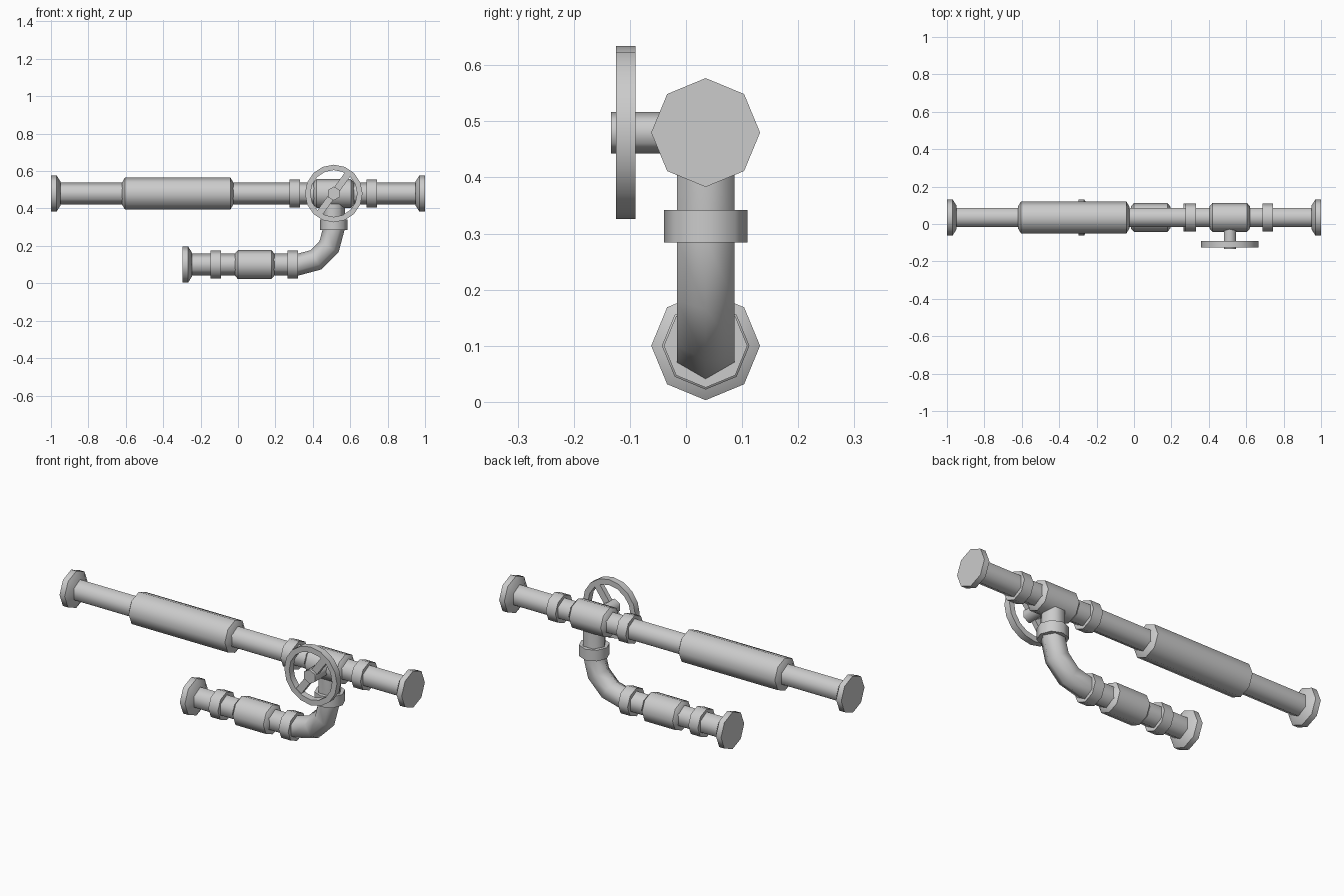
import bpy, bmesh
from math import cos, sin, pi, radians
from mathutils import Vector

if "Cube" in bpy.data.objects:
    bpy.data.objects.remove(bpy.data.objects["Cube"])

metal = bpy.data.materials.new("grey metal")
GREY = (0.6, 0.6, 0.6, 1)
metal.diffuse_color = GREY
metal.use_nodes = True
metal.node_tree.nodes["Principled BSDF"].inputs["Base Color"].default_value = GREY

X, Y, Z = Vector((1, 0, 0)), Vector((0, 1, 0)), Vector((0, 0, 1))
PIPE_Y, TOP, LOW = 0.035, 0.48, 0.10     # pipe axes
RISER_X = 0.512
PIPE, COUPLER, BODY, FLANGE = 0.059, 0.0745, 0.078, 0.097


def finish(name, bm, angle):
    bmesh.ops.recalc_face_normals(bm, faces=bm.faces)
    mesh = bpy.data.meshes.new(name)
    bm.to_mesh(mesh)
    bm.free()
    ob = bpy.data.objects.new(name, mesh)
    bpy.context.collection.objects.link(ob)
    mesh.materials.append(metal)
    bpy.ops.object.select_all(action="DESELECT")
    bpy.context.view_layer.objects.active = ob
    ob.select_set(True)
    bpy.ops.object.shade_smooth_by_angle(angle=radians(angle))
    return ob


def loft(name, stations, sides, closed=False, angle=None):
    """Skin regular rings given as (centre, u axis, v axis, radius)."""
    bm = bmesh.new()
    rings = []
    for c, u, v, r in stations:
        turns = [2 * pi * i / sides for i in range(sides)]
        rings.append([bm.verts.new(c + r * (u * cos(a) + v * sin(a))) for a in turns])
    pairs = list(zip(rings, rings[1:]))
    if closed:
        pairs.append((rings[-1], rings[0]))
    else:
        bm.faces.new(rings[0])
        bm.faces.new(rings[-1])
    for a, b in pairs:
        for i in range(sides):
            j = (i + 1) % sides
            bm.faces.new((a[i], a[j], b[j], b[i]))
    return finish(name, bm, angle or (65 if sides == 6 else 46))


def along_x(name, z, profile, sides=8, **kw):
    return loft(name, [(Vector((x, PIPE_Y, z)), Z, Y, r) for x, r in profile], sides, **kw)


def sleeve(name, z, x0, x1, r):
    along_x(name, z, [(x0, PIPE), (x0 + 0.016, r), (x1 - 0.016, r), (x1, PIPE)], angle=46)


def coupler(name, z, x):
    along_x(name, z, [(x - 0.028, COUPLER), (x + 0.028, COUPLER)])


def flange(name, z, x, d):
    along_x(name, z, [(x, FLANGE), (x + d * 0.03, FLANGE), (x + d * 0.052, 0.062)])


# Upper run
along_x("upper_pipe", TOP, [(-0.98, PIPE), (0.98, PIPE)], 6)
flange("upper_left_flange", TOP, -1, 1)
flange("upper_right_flange", TOP, 1, -1)
sleeve("long_sleeve", TOP, -0.62, -0.025, 0.086)
sleeve("tee_body", TOP, 0.404, 0.62, BODY)
for i, x in enumerate((0.304, 0.715)):
    coupler(f"upper_coupler_{i + 1}", TOP, x)

# Lower run, elbow and riser as one swept pipe
BEND = 0.19
bend_x, bend_z = RISER_X - BEND, LOW + BEND
path = [(Vector((-0.28, PIPE_Y, LOW)), Z, Y, PIPE)]
for k in range(4):
    a = k * pi / 6
    inward = Z * cos(a) - X * sin(a)
    path.append((Vector((bend_x, PIPE_Y, bend_z)) - BEND * inward, inward, Y, PIPE))
path.append((Vector((RISER_X, PIPE_Y, TOP)), -X, Y, PIPE))
loft("lower_pipe_and_riser", path, 6)
flange("lower_flange", LOW, -0.297, 1)
sleeve("short_sleeve", LOW, -0.016, 0.194, BODY)
for i, x in enumerate((-0.118, 0.293)):
    coupler(f"lower_coupler_{i + 1}", LOW, x)
loft("riser_coupler", [(Vector((RISER_X, PIPE_Y, z)), X, Y, COUPLER) for z in (0.284, 0.342)], 8)


# Valve stem and handwheel
def at(y):
    return Vector((RISER_X, y, TOP))


loft("valve_stem", [(at(y), Z, X, 0.037) for y in (-0.134, PIPE_Y)], 6)
rim = [(-0.125, 0.154), (-0.09, 0.154), (-0.09, 0.125), (-0.125, 0.125)]
loft("handwheel_rim", [(at(y), Z, X, r) for y, r in rim], 16, closed=True)

# Crossbar through the hub
bm = bmesh.new()
bmesh.ops.create_cube(bm, size=1)
bmesh.ops.scale(bm, vec=(0.27, 0.026, 0.036), verts=bm.verts)
tilt = radians(54)
for v in bm.verts:
    p = v.co.copy()
    v.co = at(-0.1075) + p.x * (X * cos(tilt) + Z * sin(tilt)) + p.y * Y + p.z * (Z * cos(tilt) - X * sin(tilt))
finish("handwheel_crossbar", bm, 30)
